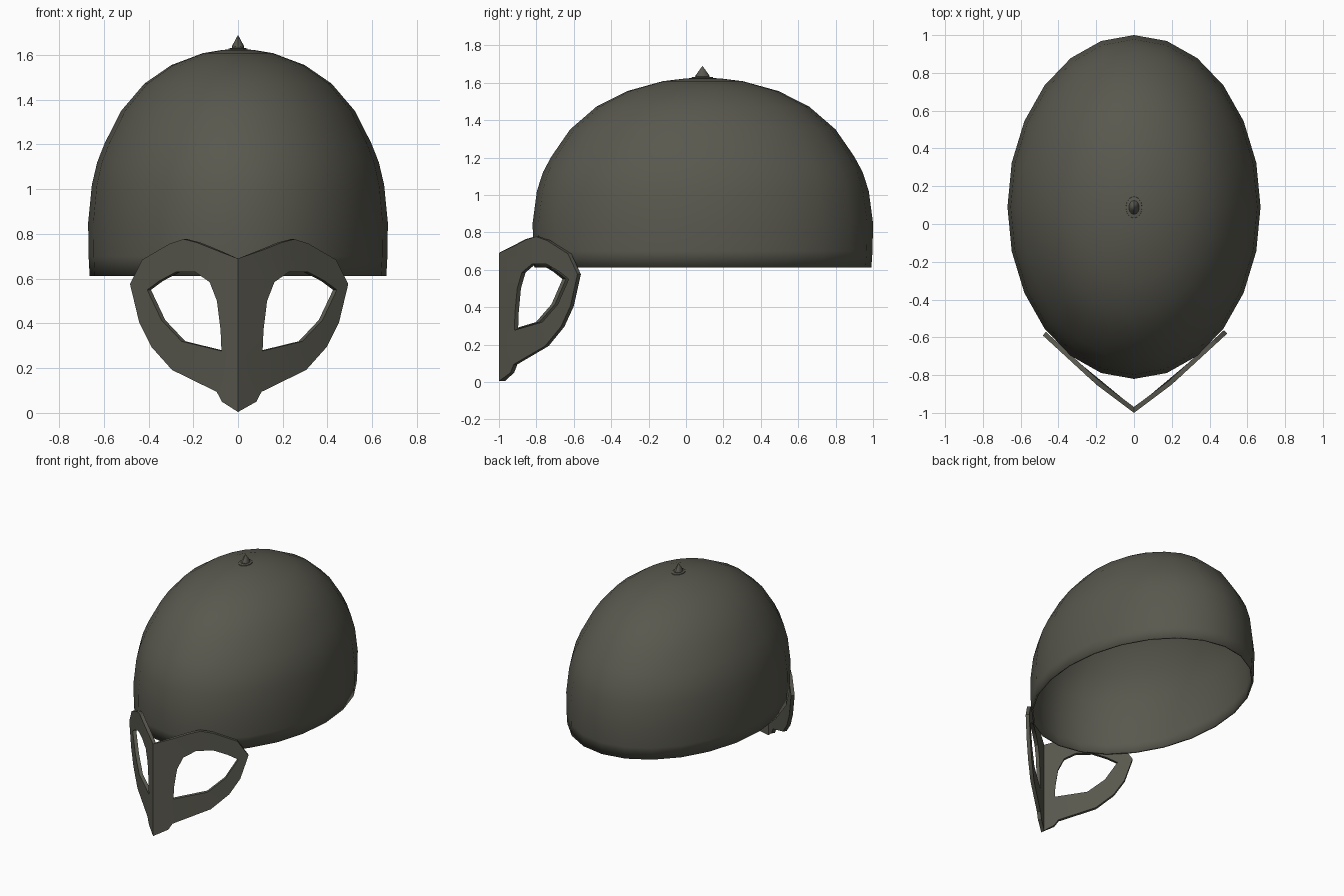
import bpy, bmesh, math

if "Cube" in bpy.data.objects:
    bpy.data.objects.remove(bpy.data.objects["Cube"])

metal = bpy.data.materials.new("dark grey metal")
metal.diffuse_color = (0.1, 0.098, 0.077, 1)
metal.use_nodes = True
metal.node_tree.nodes["Principled BSDF"].inputs["Base Color"].default_value = metal.diffuse_color


def finish(bm, name, thickness=0.0, angle=None):
    me = bpy.data.meshes.new(name)
    bm.to_mesh(me)
    bm.free()
    ob = bpy.data.objects.new(name, me)
    bpy.context.collection.objects.link(ob)
    me.materials.append(metal)
    if thickness:
        mod = ob.modifiers.new("thickness", 'SOLIDIFY')
        mod.thickness = thickness
        mod.offset = -1
        mod.use_even_offset = True
    bpy.ops.object.select_all(action='DESELECT')
    ob.select_set(True)
    bpy.context.view_layer.objects.active = ob
    if thickness:
        bpy.ops.object.modifier_apply(modifier="thickness")
    if angle is None:
        bpy.ops.object.shade_smooth()
    else:
        bpy.ops.object.shade_smooth_by_angle(angle=math.radians(angle))
    return ob


def spun(name, profile, rx, ry, cy, segs, thickness=0.0, angle=None):
    """Elliptical lathe; profile is (radius factor, z) from bottom to the tip."""
    bm = bmesh.new()
    rings = []
    for r, z in profile[:-1]:
        rings.append([bm.verts.new((r * rx * math.sin(2 * math.pi * i / segs),
                                    cy - r * ry * math.cos(2 * math.pi * i / segs), z))
                      for i in range(segs)])
    tip = bm.verts.new((0, cy, profile[-1][1]))
    for a, b in zip(rings, rings[1:]):
        for i in range(segs):
            j = (i + 1) % segs
            bm.faces.new((a[i], a[j], b[j], b[i]))
    for i in range(segs):
        bm.faces.new((rings[-1][i], rings[-1][(i + 1) % segs], tip))
    return finish(bm, name, thickness, angle)


# Dome, hollow
spun("helmet_dome",
     [(0.99, 0.612), (0.997, 0.70), (1.0, 0.85), (0.975, 1.02), (0.94, 1.12),
      (0.89, 1.205), (0.78, 1.35), (0.625, 1.472), (0.445, 1.555),
      (0.235, 1.608), (0.1, 1.623), (0, 1.627)],
     0.67, 0.91, 0.09, 24, thickness=0.012)

# Small spike on a flat collar
spun("top_spike",
     [(1.0, 1.615), (0.95, 1.629), (0.62, 1.632), (0.62, 1.638), (0.3, 1.665), (0, 1.69)],
     0.045, 0.06, 0.088, 12, angle=30)

# Face guard: half outline and eye hole in (x, z), mirrored and bent into a V
outline = [(0, .69), (.105, .728), (.19, .762), (.248, .777), (.31, .757), (.433, .685),
           (.488, .576), (.447, .406), (.392, .295), (.30, .192), (.10, .094),
           (.077, .05), (0, .004), (0, .25), (0, .5)]
eye = [(.092, .277), (.27, .32), (.36, .415), (.424, .55), (.37, .59), (.295, .63),
       (.21, .63), (.145, .585), (.112, .50), (.096, .37)]


def depth(x):
    x = abs(x)
    return -1 + 0.75 * x if x < 0.2 else -0.85 + 0.92 * (x - 0.2)


bm = bmesh.new()
for side in (-1, 1):
    edges = []
    for loop, shift in ((outline, 0.005), (eye, 0.018)):
        vs = [bm.verts.new((side * x + (shift if x else 0), 0, z)) for x, z in loop]
        edges += [bm.edges.new((vs[i - 1], vs[i])) for i in range(len(vs))]
    bmesh.ops.triangle_fill(bm, edges=edges, use_beauty=True, normal=(0, -1, 0))
bmesh.ops.remove_doubles(bm, verts=bm.verts[:], dist=0.0005)
for v in bm.verts:
    v.co.y = depth(v.co.x)
bm.normal_update()
for f in bm.faces:
    if f.normal.y > 0:
        f.normal_flip()
finish(bm, "face_guard", thickness=0.025, angle=30)
